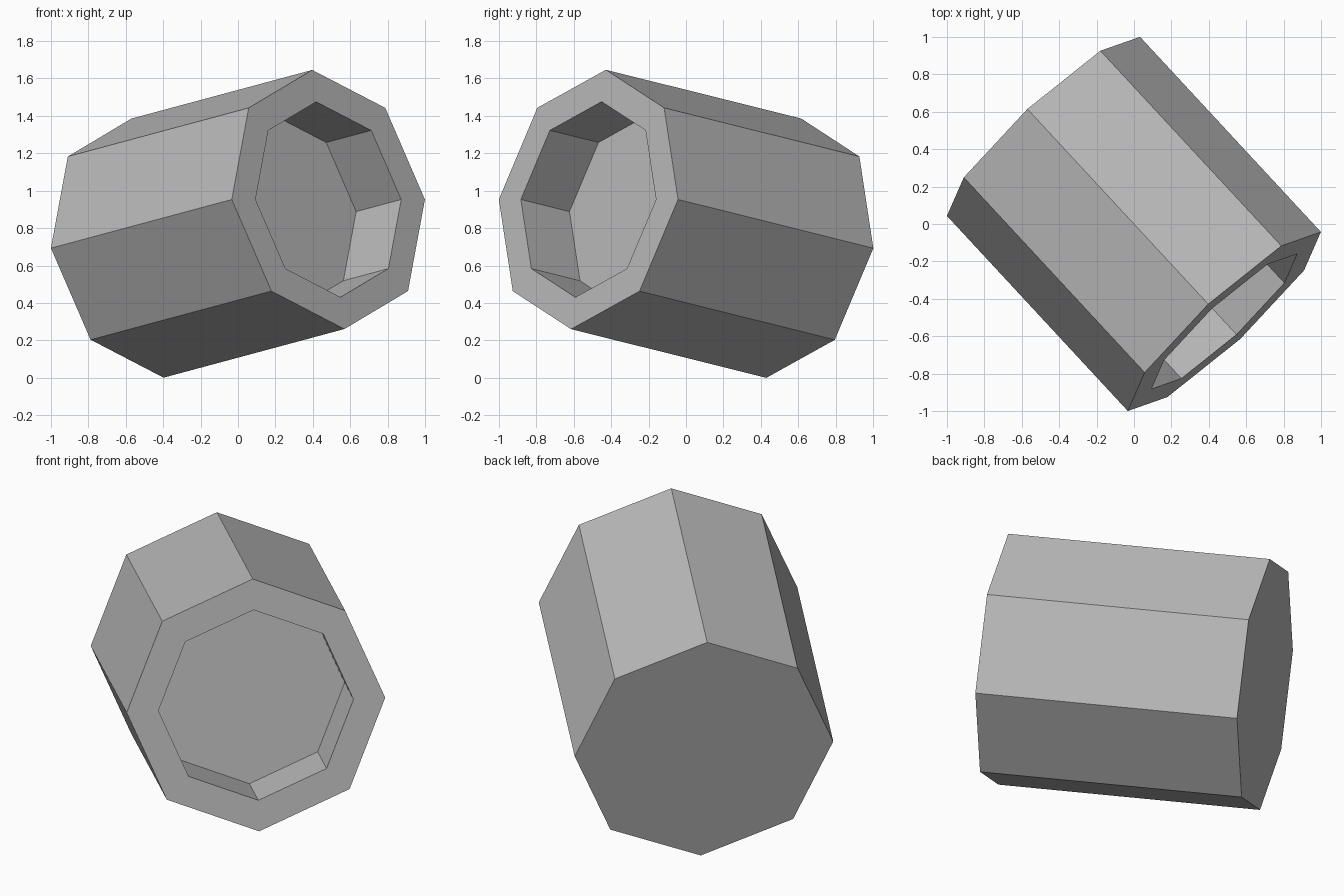
import bpy
import bmesh
from math import pi
from mathutils import Matrix, Vector

cube = bpy.data.objects.get("Cube")
if cube:
    bpy.data.objects.remove(cube, do_unlink=True)

SIDES = 8
OUTER, INNER = 0.704, 0.531
LENGTH, DEPTH = 1.446, 0.36

# Plain grey for the whole body
grey = bpy.data.materials.new("plain_grey")
grey.use_nodes = True
colour = (0.5, 0.5, 0.5, 1)
grey.diffuse_color = colour
grey.node_tree.nodes["Principled BSDF"].inputs["Base Color"].default_value = colour


def ring(bm, radius, z):
    """One octagonal ring of vertices around the local axis."""
    circle = bmesh.ops.create_circle(bm, segments=SIDES, radius=radius,
                                     matrix=Matrix.Translation((0, 0, z)))
    return circle["verts"]


# Octagonal cup: closed base, outer wall, rim, inner wall, recess floor
bm = bmesh.new()
sections = [(OUTER, 0), (OUTER, LENGTH), (INNER, LENGTH), (INNER, LENGTH - DEPTH)]
rings = [ring(bm, r, z) for r, z in sections]
for low, high in zip(rings, rings[1:]):
    for i in range(SIDES):
        j = (i + 1) % SIDES
        bm.faces.new((low[i], low[j], high[j], high[i]))
bm.faces.new(rings[0])
bm.faces.new(rings[-1])
bmesh.ops.recalc_face_normals(bm, faces=bm.faces)

mesh = bpy.data.meshes.new("octagonal_cup")
bm.to_mesh(mesh)
bm.free()
mesh.materials.append(grey)
cup = bpy.data.objects.new("octagonal_cup", mesh)
bpy.context.collection.objects.link(cup)

# Tilt the axis so the open end faces forward, left and slightly up
axis = Vector((0.967, -1.043, 0.26)).normalized()
side = Vector((0, 0, 1)).cross(axis).normalized()
up = axis.cross(side)
tilt = Matrix((side, up, axis)).transposed().to_4x4()
cup.matrix_world = Matrix.Translation((-0.484, 0.522, 0.693)) @ tilt
